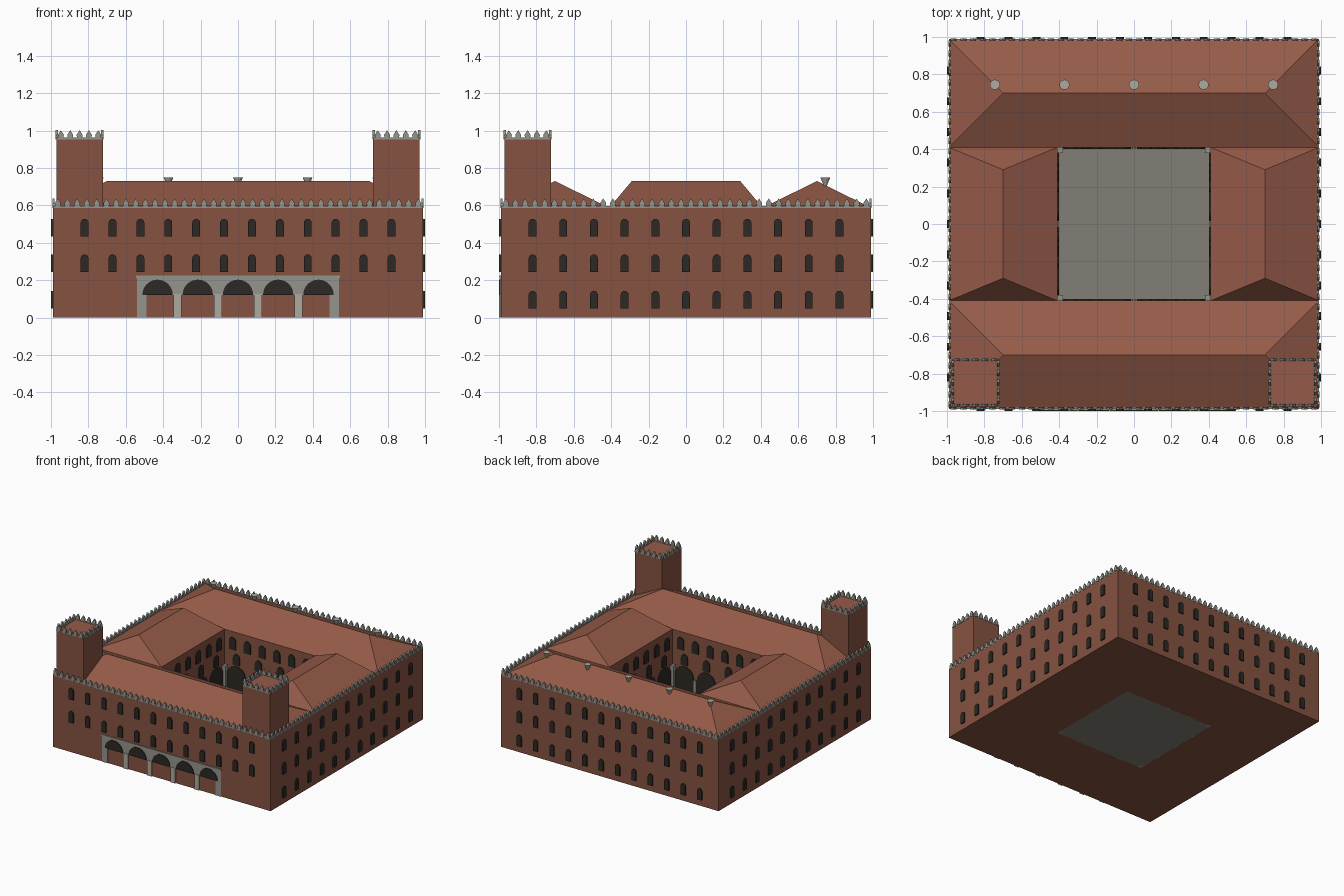
import bpy, bmesh, math
from mathutils import Matrix

if "Cube" in bpy.data.objects:
    bpy.data.objects.remove(bpy.data.objects["Cube"])


def material(name, rgb):
    m = bpy.data.materials.new(name)
    m.diffuse_color = (*rgb, 1)
    m.use_nodes = True
    m.node_tree.nodes["Principled BSDF"].inputs["Base Color"].default_value = m.diffuse_color
    return m


BRICK = material("brick", (0.24, 0.085, 0.052))
TILE = material("roof_tile", (0.30, 0.105, 0.065))
STONE = material("stone", (0.30, 0.30, 0.27))
PALE = material("pale_stone", (0.42, 0.40, 0.35))
DARK = material("dark_opening", (0.025, 0.022, 0.018))
PAVE = material("paving", (0.22, 0.21, 0.18))


def finish(bm, name, mat):
    bmesh.ops.recalc_face_normals(bm, faces=bm.faces)
    me = bpy.data.meshes.new(name)
    bm.to_mesh(me)
    bm.free()
    ob = bpy.data.objects.new(name, me)
    me.materials.append(mat)
    bpy.context.collection.objects.link(ob)
    return ob


def side(k, cx=0, cy=0):
    """Frame of wall k: 0 front, 1 right, 2 back, 3 left."""
    return Matrix.Translation((cx, cy, 0)) @ Matrix.Rotation(k * math.pi / 2, 4, 'Z')


def prism(bm, pts, y0, y1, mat=Matrix()):
    """Extrude an (x, z) outline from y0 to y1."""
    a = [bm.verts.new(mat @ Matrix.Translation((x, y0, z)).translation) for x, z in pts]
    b = [bm.verts.new(mat @ Matrix.Translation((x, y1, z)).translation) for x, z in pts]
    bm.faces.new(a)
    bm.faces.new(b[::-1])
    n = len(pts)
    for i in range(n):
        bm.faces.new((a[i], b[i], b[(i + 1) % n], a[(i + 1) % n]))


def rect(x0, x1, z0, z1):
    return [(x0, z0), (x1, z0), (x1, z1), (x0, z1)]


def arch(x, w, z0, z1, n=10):
    """Round-headed opening of width w between z0 and z1."""
    r = w / 2
    head = [(x + r * math.cos(math.pi * i / n), z1 - r + r * math.sin(math.pi * i / n))
            for i in range(n + 1)]
    return ([(x - r, z0), (x + r, z0)] if z1 - r > z0 + 1e-4 else []) + head


def box(bm, x0, x1, y0, y1, z0, z1, mat=Matrix()):
    prism(bm, rect(x0, x1, z0, z1), y0, y1, mat)


def spread(n, half):
    return [-half + 2 * half * i / (n - 1) for i in range(n)]


def hip_roof(name, hx, hy, cx, cy, ridge_x, ridge_y):
    """Hipped roof with a straight ridge along x or y."""
    bm = bmesh.new()
    base = [bm.verts.new((cx + sx * hx, cy + sy * hy, EAVE))
            for sx, sy in ((-1, -1), (1, -1), (1, 1), (-1, 1))]
    r = [bm.verts.new((cx + s * ridge_x, cy + s * ridge_y, RIDGE)) for s in (-1, 1)]
    a, b, c, d = base
    bm.faces.new(base)
    if ridge_x:
        faces = [(a, b, r[1], r[0]), (b, c, r[1]), (c, d, r[0], r[1]), (d, a, r[0])]
    else:
        faces = [(a, b, r[0]), (b, c, r[1], r[0]), (c, d, r[1]), (d, a, r[0], r[1])]
    for f in faces:
        bm.faces.new(f)
    return finish(bm, name, TILE)


W, C, EAVE, RIDGE = 0.99, 0.41, 0.587, 0.73
MID, HALF = (W + C) / 2, (W - C) / 2

# four wings around the courtyard, each with its hipped roof
for name, s in (("front", -1), ("back", 1)):
    bm = bmesh.new()
    box(bm, -W, W, s * MID - HALF, s * MID + HALF, 0, EAVE)
    finish(bm, name + "_wing", BRICK)
    hip_roof(name + "_roof", W, HALF, 0, s * MID, 0.70, 0)
for name, s in (("left", -1), ("right", 1)):
    bm = bmesh.new()
    box(bm, s * MID - HALF, s * MID + HALF, -C, C, 0, EAVE)
    finish(bm, name + "_wing", BRICK)
    hip_roof(name + "_roof", HALF, C, s * MID, 0, 0, 0.29)

# courtyard paving
bm = bmesh.new()
box(bm, -C, C, -C, C, 0, 0.012)
finish(bm, "courtyard_floor", PAVE)

# outer windows: the front has no ground-floor row
bm = bmesh.new()
for k in range(4):
    for z in ((0.245, 0.435) if k == 0 else (0.05, 0.245, 0.435)):
        for x in spread(12 if k % 2 == 0 else 11, 0.82):
            prism(bm, arch(x, 0.042, z, z + 0.093, 8), -1.0, -0.98, side(k))
finish(bm, "outer_windows", DARK)

# courtyard arcade, upper windows and corner piers
bm = bmesh.new()
for k in range(4):
    for x in spread(4, 0.3):
        prism(bm, arch(x, 0.17, 0.012, 0.31), 0.402, 0.42, side(k))
        prism(bm, arch(x, 0.06, 0.32, 0.41, 8), 0.402, 0.42, side(k))
    for x in spread(6, 0.335):
        prism(bm, arch(x, 0.06, 0.44, 0.54, 8), 0.402, 0.42, side(k))
finish(bm, "courtyard_arches", DARK)
bm = bmesh.new()
for k in range(4):
    box(bm, 0.38, 0.412, 0.38, 0.412, 0, 0.3, side(k))
    for x in spread(5, 0.4)[1:4]:
        box(bm, x - 0.012, x + 0.012, 0.4, 0.415, 0, 0.22, side(k))
finish(bm, "courtyard_piers", STONE)

# entrance loggia: stone frame, dark arch heads, pale columns
bm = bmesh.new()
box(bm, -0.54, 0.54, -0.995, -0.9, 0.122, 0.215)
box(bm, -0.545, 0.545, -0.998, -0.9, 0.212, 0.225)
for s in (-1, 1):
    box(bm, s * 0.515 - 0.025, s * 0.515 + 0.025, -0.995, -0.9, 0, 0.13)
finish(bm, "loggia_frame", STONE)
bm = bmesh.new()
for x in spread(5, 0.43):
    prism(bm, arch(x, 0.162, 0.122, 0.203, 16), -1.0, -0.98)
finish(bm, "loggia_arches", DARK)
bm = bmesh.new()
for x in spread(4, 0.323):
    box(bm, x - 0.021, x + 0.021, -0.999, -0.96, 0, 0.125)
finish(bm, "loggia_columns", PALE)


def battlement(name, half, z, n, cx=0, cy=0):
    """Pointed merlons on a low curb around a square."""
    bm = bmesh.new()
    step = 2 * half / n
    for k in range(4):
        m = side(k, cx, cy)
        box(bm, -half, half, -half, -half + 0.01, z, z + 0.01, m)
        for x in spread(n, half - step / 2):
            pts = [(x - 0.012, z), (x + 0.012, z), (x + 0.016, z + 0.025),
                   (x, z + 0.05), (x - 0.016, z + 0.025)]
            prism(bm, pts, -half - 0.003, -half + 0.01, m)
    return finish(bm, name, STONE)


battlement("wall_battlement", W, EAVE, 38)

# two front corner towers
for name, s in (("left", -1), ("right", 1)):
    bm = bmesh.new()
    box(bm, s * 0.847 - 0.124, s * 0.847 + 0.124, -0.971, -0.723, EAVE - 0.01, 0.953)
    finish(bm, name + "_tower", BRICK)
    bm = bmesh.new()
    box(bm, s * 0.847 - 0.112, s * 0.847 + 0.112, -0.959, -0.735, 0.95, 0.956)
    finish(bm, name + "_tower_roof", TILE)
    battlement(name + "_tower_battlement", 0.125, 0.952, 5, s * 0.847, -0.847)

# flared chimneys on the back roof
bm = bmesh.new()
for x in spread(5, 0.744):
    bmesh.ops.create_cone(bm, cap_ends=True, segments=14, radius1=0.006, radius2=0.027,
                          depth=0.05, matrix=Matrix.Translation((x, 0.745, 0.725)))
finish(bm, "chimneys", PALE)
